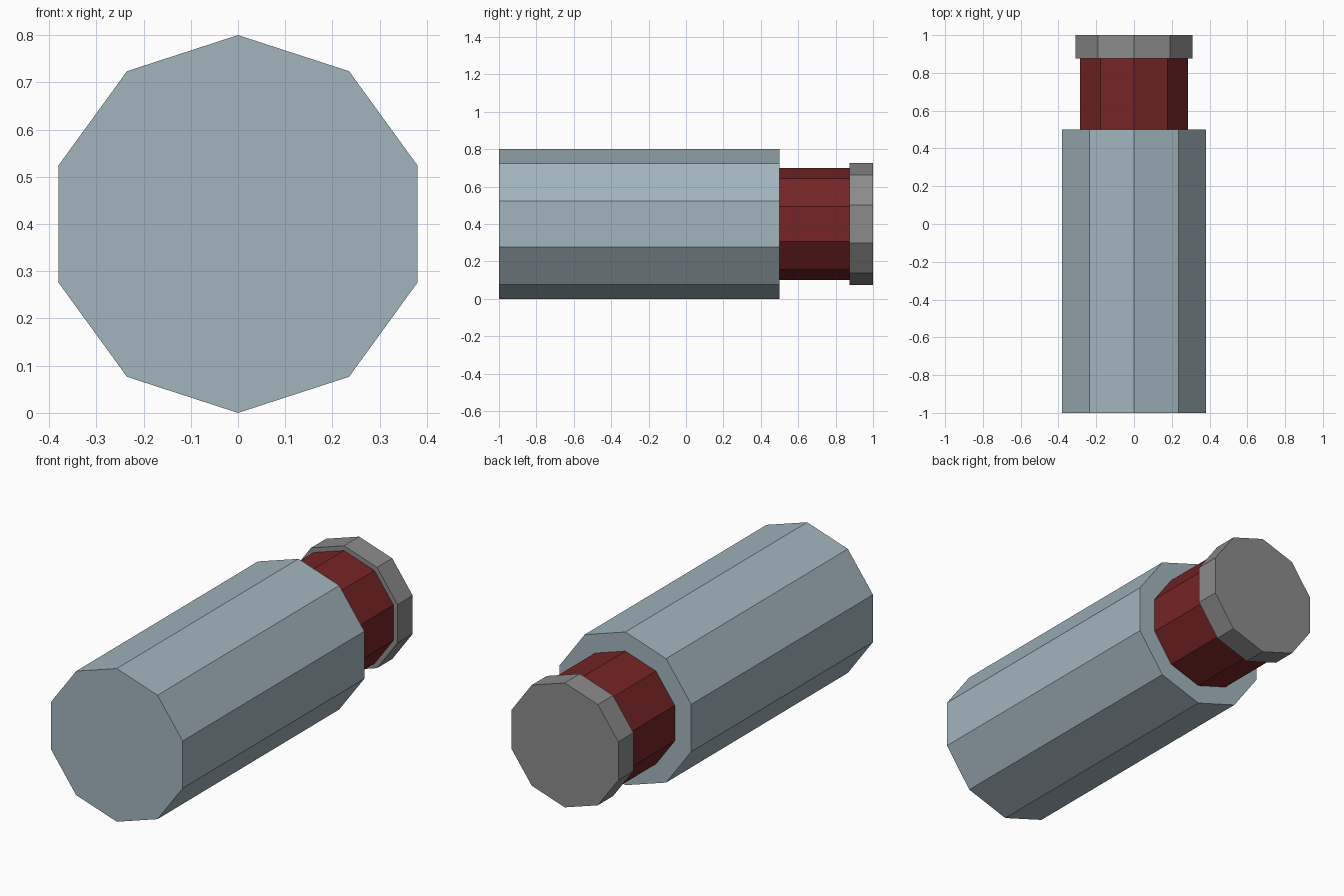
import bpy
import math

cube = bpy.data.objects.get("Cube")
if cube:
    bpy.data.objects.remove(cube, do_unlink=True)

SIDES = 10
AXIS_HEIGHT = 0.4


def make_material(name, rgb):
    mat = bpy.data.materials.new(name)
    mat.use_nodes = True
    color = (*rgb, 1.0)
    mat.diffuse_color = color
    mat.node_tree.nodes["Principled BSDF"].inputs["Base Color"].default_value = color
    return mat


def make_prism(name, radius, y_front, y_back, mat):
    """Flat-sided cylinder lying along y, with a corner pointing up."""
    bpy.ops.mesh.primitive_cylinder_add(
        vertices=SIDES, radius=radius, depth=y_back - y_front,
        location=(0, (y_front + y_back) / 2, AXIS_HEIGHT),
        rotation=(math.pi / 2, 0, 0))
    obj = bpy.context.object
    obj.name = name
    bpy.ops.object.transform_apply(location=False, rotation=True, scale=True)
    obj.data.materials.append(mat)
    return obj


blue_grey = make_material("blue_grey", (0.36, 0.46, 0.51))
dark_red = make_material("dark_red", (0.18, 0.018, 0.018))
grey = make_material("grey", (0.26, 0.26, 0.26))

# Main barrel, narrower neck and end cap
make_prism("body", 0.4, -1.0, 0.5, blue_grey)
make_prism("neck", 0.3, 0.5, 0.875, dark_red)
make_prism("end_cap", 0.325, 0.875, 1.0, grey)
